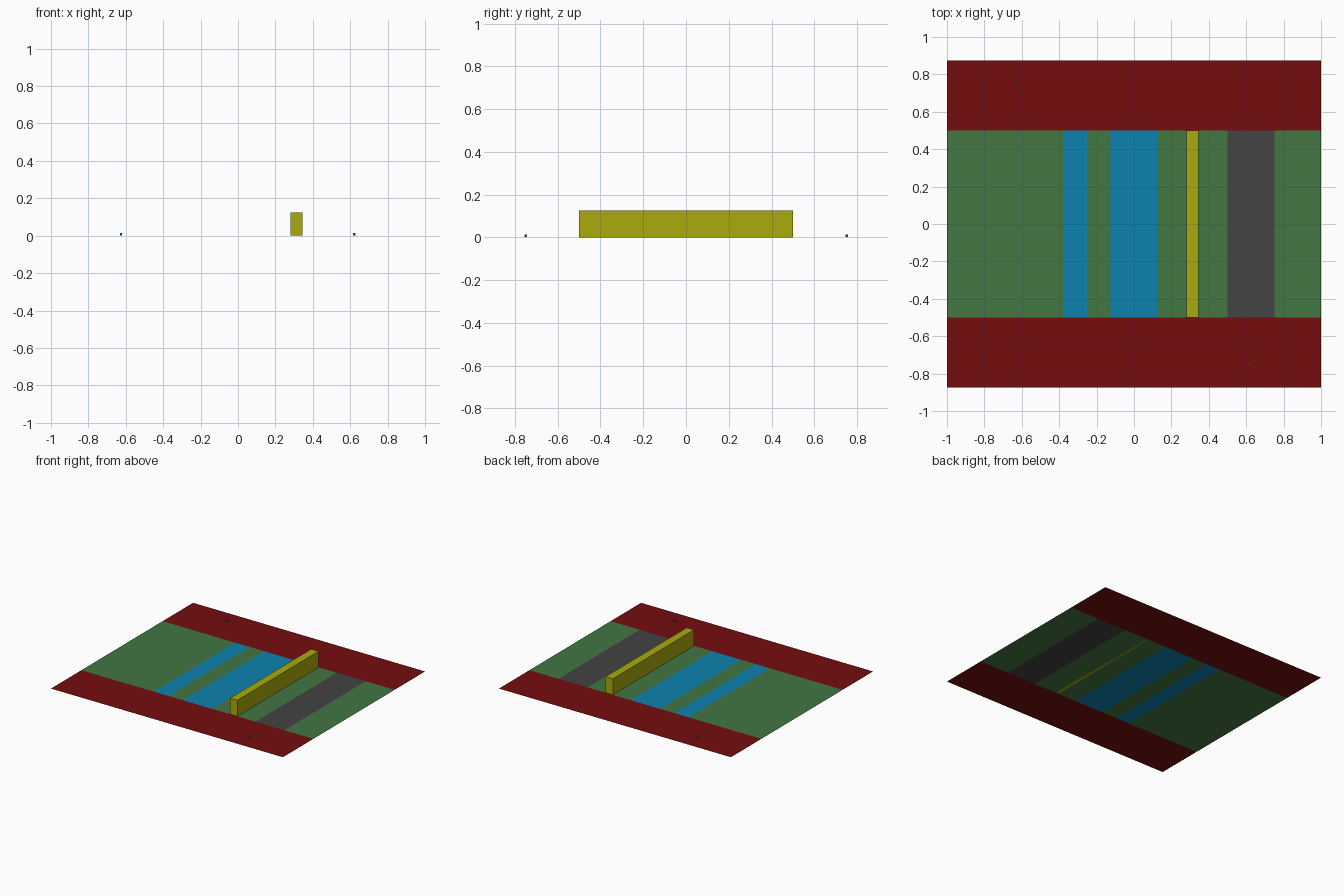
import bpy

if "Cube" in bpy.data.objects:
    bpy.data.objects.remove(bpy.data.objects["Cube"])


def material(name, rgb):
    m = bpy.data.materials.new(name)
    m.diffuse_color = (*rgb, 1.0)
    m.use_nodes = True
    m.node_tree.nodes["Principled BSDF"].inputs["Base Color"].default_value = m.diffuse_color
    return m


GRASS = material("grass green", (0.055, 0.184, 0.055))
RED = material("dark red", (0.178, 0.004, 0.004))
WATER = material("water blue", (0.004, 0.225, 0.435))
ROAD = material("road grey", (0.056, 0.056, 0.056))
YELLOW = material("wall yellow", (0.40, 0.40, 0.004))
MARK_A = material("marker green", (0.02, 0.18, 0.08))
MARK_B = material("marker brown", (0.15, 0.10, 0.07))


def mesh_object(name, verts, faces, mats):
    me = bpy.data.meshes.new(name)
    me.from_pydata(verts, [], faces)
    for m in mats:
        me.materials.append(m)
    ob = bpy.data.objects.new(name, me)
    bpy.context.collection.objects.link(ob)
    return ob


def plate(name, x0, x1, y0, y1, mat):
    return mesh_object(name, [(x0, y0, 0), (x1, y0, 0), (x1, y1, 0), (x0, y1, 0)],
                       [(0, 1, 2, 3)], [mat])


def box(name, x0, x1, y0, y1, z0, z1, mat):
    verts = [(x, y, z) for z in (z0, z1)
             for x, y in ((x0, y0), (x1, y0), (x1, y1), (x0, y1))]
    faces = [(3, 2, 1, 0), (4, 5, 6, 7)]
    faces += [(i, (i + 1) % 4, (i + 1) % 4 + 4, i + 4) for i in range(4)]
    return mesh_object(name, verts, faces, [mat])


# Flat field: side-by-side strips across x, all in the ground plane
edges = [-1, -0.375, -0.25, -0.125, 0.125, 0.5, 0.75, 1]
strips = [("grass_strip", GRASS), ("narrow_stream", WATER), ("grass_strip", GRASS),
          ("wide_river", WATER), ("grass_strip", GRASS), ("road", ROAD),
          ("grass_strip", GRASS)]
for (name, mat), x0, x1 in zip(strips, edges, edges[1:]):
    plate(name, x0, x1, -0.5, 0.5, mat)

# Red borders at front and back
plate("front_border", -1, 1, -0.875, -0.5, RED)
plate("back_border", -1, 1, 0.5, 0.875, RED)

# Long barrier wall
box("barrier_wall", 0.281, 0.344, -0.5, 0.5, 0, 0.125, YELLOW)

# Tiny markers hovering just above the borders
R = 0.006
for name, x, y, mat in (("back_marker", -0.625, 0.752, MARK_A),
                        ("front_marker", 0.622, -0.75, MARK_B)):
    box(name, x - R, x + R, y - R, y + R, 0.002, 0.014, mat)
